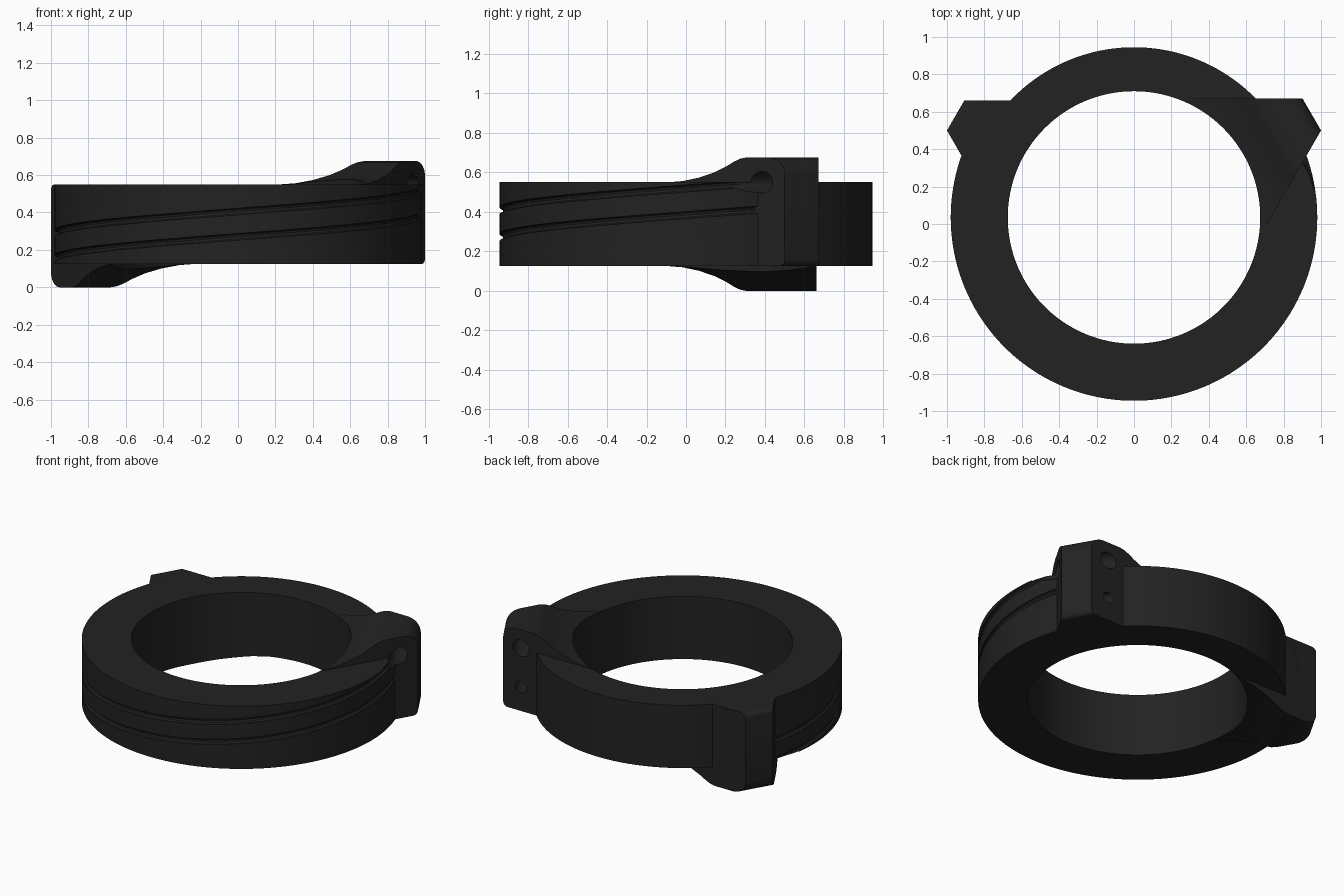
import bpy, bmesh, math
from mathutils import Matrix, Vector

if "Cube" in bpy.data.objects:
    bpy.data.objects.remove(bpy.data.objects["Cube"])

CY = 0.035                     # ring centre in y
Z0, Z1, TOP = 0.125, 0.55, 0.675
BORE, R_FRONT, R_BACK = 0.675, 0.98, 0.91
SPLIT = 0.66
N = Vector((0.866, 0.5, 0))    # direction across a lug
D = Vector((-0.5, 0.866, 0))   # direction along a lug
FLIP = Matrix.Translation((0, 0, TOP)) @ Matrix.Rotation(math.pi, 4, 'Y')

black = bpy.data.materials.new("matte_black")
black.diffuse_color = (0.016, 0.016, 0.016, 1)
black.use_nodes = True
black.node_tree.nodes["Principled BSDF"].inputs["Base Color"].default_value = black.diffuse_color


def make(name, bm):
    bmesh.ops.recalc_face_normals(bm, faces=bm.faces)
    me = bpy.data.meshes.new(name)
    bm.to_mesh(me)
    bm.free()
    me.materials.append(black)
    ob = bpy.data.objects.new(name, me)
    bpy.context.collection.objects.link(ob)
    return ob


def slice_off(bm, co, no):
    """Remove everything on the side the normal points to and cap the cut."""
    bmesh.ops.bisect_plane(bm, geom=bm.verts[:] + bm.edges[:] + bm.faces[:],
                           plane_co=co, plane_no=no, clear_outer=True)
    bmesh.ops.edgeloop_fill(bm, edges=[e for e in bm.edges if e.is_boundary])


def cylinder(r, a, b, seg):
    a, b = Vector(a), Vector(b)
    rot = (b - a).to_track_quat('Z', 'Y').to_matrix().to_4x4()
    bm = bmesh.new()
    bmesh.ops.create_cone(bm, cap_ends=True, segments=seg, radius1=r, radius2=r,
                          depth=(b - a).length,
                          matrix=Matrix.Translation((a + b) / 2) @ rot)
    return bm


def boolean(ob, other, op):
    mod = ob.modifiers.new(op, 'BOOLEAN')
    mod.operation, mod.solver, mod.object = op, 'EXACT', other
    dg = bpy.context.evaluated_depsgraph_get()
    me = bpy.data.meshes.new_from_object(ob.evaluated_get(dg))
    ob.modifiers.clear()
    ob.data = me
    bpy.data.objects.remove(other)


def groove_cutter(z_mid, r=0.019, steps=120, sides=10):
    """Helical rod lying on the front band's outer surface."""
    bm = bmesh.new()
    rings = []
    for i in range(steps + 1):
        t = math.radians(-118 + 236 * i / steps)     # angle from the front
        ring = []
        for k in range(sides):
            a = 2 * math.pi * k / sides
            rad = R_FRONT + r * math.cos(a)
            ring.append(bm.verts.new((rad * math.sin(t), CY - rad * math.cos(t),
                                      z_mid + 0.074 * t + r * math.sin(a))))
        rings.append(ring)
    for p, q in zip(rings, rings[1:]):
        for k in range(sides):
            j = (k + 1) % sides
            bm.faces.new((p[k], p[j], q[j], q[k]))
    bm.faces.new(rings[0])
    bm.faces.new(rings[-1])
    return make("groove_cutter", bm)


def lug(back_y):
    """Swooping clamp lug: a profile swept along D, trimmed by two planes."""
    prof = [(0.525, Z0), (0.525, Z1), (0.60, 0.556), (0.68, 0.573), (0.76, 0.600),
            (0.82, 0.630), (0.86, 0.655), (0.89, 0.669), (0.92, TOP)]
    for i in range(9):                                # rounded outer corner
        a = math.pi / 2 * (1 - i / 8)
        prof.append((1.034 + 0.082 * math.cos(a), TOP - 0.082 + 0.082 * math.sin(a)))
    for i in range(5):                                # small lower corner
        a = -math.pi / 2 * i / 4
        prof.append((1.086 + 0.03 * math.cos(a), Z0 + 0.03 + 0.03 * math.sin(a)))
    bm = bmesh.new()
    face = bm.faces.new([bm.verts.new(N * s - D * 1.5 + Vector((0, 0, z)))
                         for s, z in prof])
    ext = bmesh.ops.extrude_face_region(bm, geom=[face])
    bmesh.ops.translate(bm, vec=D * 3,
                        verts=[v for v in ext['geom'] if isinstance(v, bmesh.types.BMVert)])
    slice_off(bm, (0, back_y, 0), (0, 1, 0))
    slice_off(bm, (1, 0.5, 0), (0.866, -0.5, 0))
    return bm


def bolt_hole(z, r, length):
    """Hole cutter entering from the back of the lug along D."""
    p = N * 1.0 + Vector((0, 0, z))
    p += D * ((0.67 - p.y) / D.y)
    return cylinder(r, p + D * 0.1, p - D * length, 32)


def bore():
    return make("bore_cutter", cylinder(BORE, (0, CY, -0.5), (0, CY, 1.2), 128))


# front band with the two spiral grooves
bm = cylinder(R_FRONT, (0, CY, Z0), (0, CY, Z1), 160)
slice_off(bm, (0, SPLIT, 0), (0, 1, 0))
front = make("front_band", bm)
for z in (0.405, 0.27):
    boolean(front, groove_cutter(z), 'DIFFERENCE')

# one lug each side, the left one turned upside down
for back_y, turn in ((0.67, Matrix.Identity(4)), (SPLIT, FLIP)):
    bm = lug(back_y)
    bm.transform(turn)
    boolean(front, make("lug", bm), 'UNION')
boolean(front, bore(), 'DIFFERENCE')

# bolt holes in both lugs
for turn in (Matrix.Identity(4), FLIP):
    for z, r, length in ((0.55, 0.055, 0.6), (0.285, 0.036, 0.2)):
        bm = bolt_hole(z, r, length)
        bm.transform(turn)
        boolean(front, make("hole_cutter", bm), 'DIFFERENCE')

# plain rear half of the clamp
bm = cylinder(R_BACK, (0, CY, Z0), (0, CY, Z1), 160)
slice_off(bm, (0, SPLIT, 0), (0, -1, 0))
rear = make("rear_band", bm)
boolean(rear, bore(), 'DIFFERENCE')

# smooth curved walls, crisp edges
for ob in (front, rear):
    bpy.ops.object.select_all(action='DESELECT')
    ob.select_set(True)
    bpy.context.view_layer.objects.active = ob
    bpy.ops.object.shade_smooth_by_angle(angle=math.radians(30))
